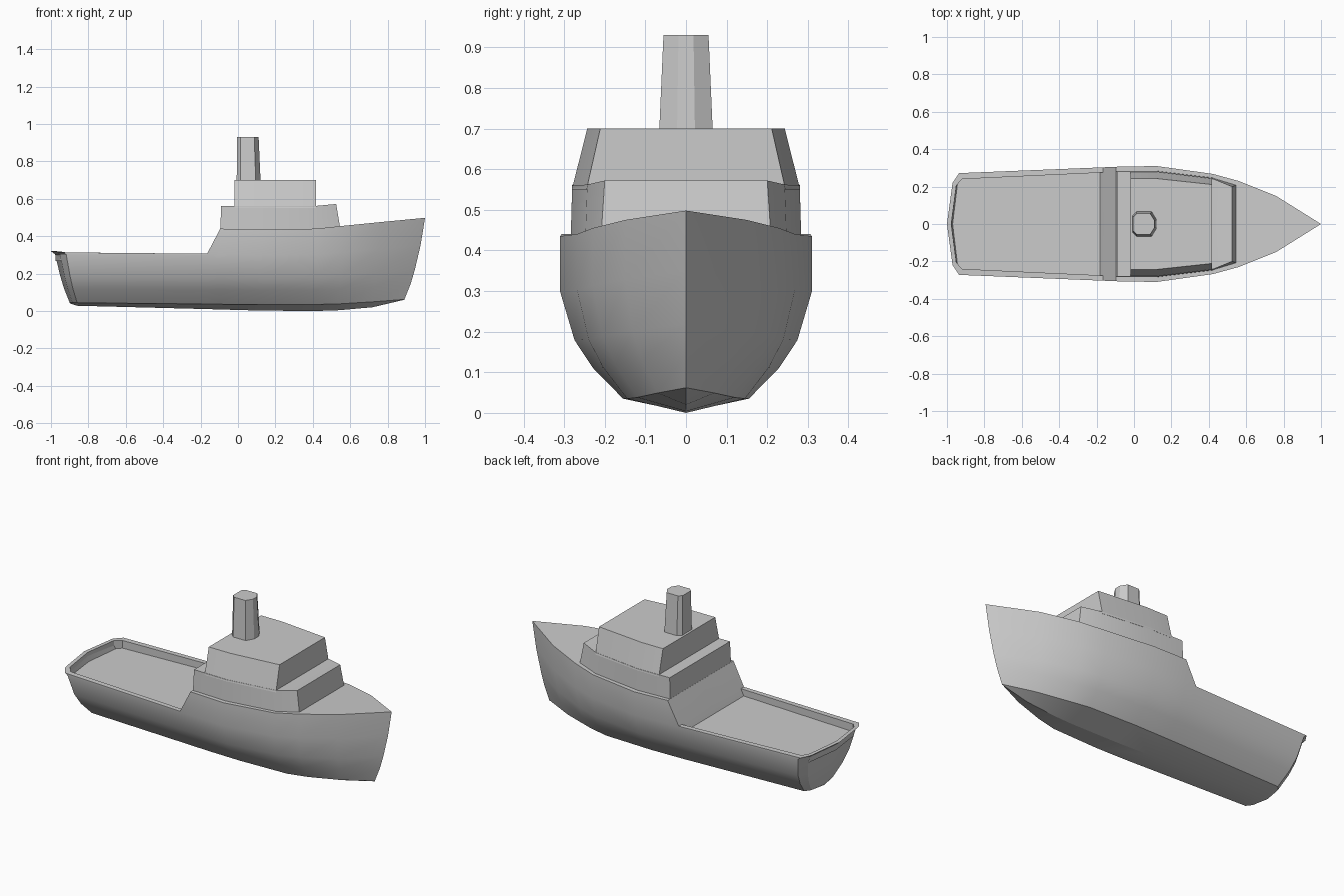
import bpy, bmesh


def build(name, sheets, angle=25):
    """Make a mesh from sheets (lists of equal-length point rows), mirrored over y."""
    bm = bmesh.new()
    for rows in sheets:
        for side in (1, -1):
            grid = [[bm.verts.new((x, y * side, z)) for x, y, z in row] for row in rows]
            for r0, r1 in zip(grid, grid[1:]):
                for i in range(len(r0) - 1):
                    bm.faces.new((r0[i], r0[i + 1], r1[i + 1], r1[i]))
    bmesh.ops.remove_doubles(bm, verts=bm.verts, dist=0.0005)
    bmesh.ops.dissolve_degenerate(bm, edges=bm.edges, dist=0.0002)
    bmesh.ops.recalc_face_normals(bm, faces=bm.faces)
    me = bpy.data.meshes.new(name)
    bm.to_mesh(me)
    bm.free()
    ob = bpy.data.objects.new(name, me)
    bpy.context.collection.objects.link(ob)
    bpy.ops.object.select_all(action='DESELECT')
    ob.select_set(True)
    bpy.context.view_layer.objects.active = ob
    bpy.ops.object.shade_smooth_by_angle(angle=angle * 3.14159 / 180)
    return ob


def centre(row):
    return [(x, 0, z) for x, y, z in row]


def block(name, base, top, angle=25):
    """Closed block from two half outlines that start and end on the centreline."""
    return build(name, [[centre(base), base, top, centre(top)]], angle)


# Hull stations: sheer x, y, z, then chine x, y, z, then keel z
stations = [
    (-1.00, 0.00, 0.320, -0.90, 0.00, 0.045, 0.042),
    (-0.97, 0.22, 0.318, -0.885, 0.10, 0.045, 0.036),
    (-0.935, 0.272, 0.313, -0.86, 0.13, 0.044, 0.028),
    (-0.165, 0.303, 0.306, -0.165, 0.15, 0.037, 0.010),
    (-0.095, 0.306, 0.440, -0.095, 0.152, 0.036, 0.008),
    (0.12, 0.310, 0.435, 0.12, 0.155, 0.035, 0.002),
    (0.42, 0.268, 0.440, 0.42, 0.145, 0.035, 0.000),
    (0.56, 0.230, 0.455, 0.54, 0.120, 0.038, 0.004),
    (0.76, 0.150, 0.475, 0.72, 0.070, 0.049, 0.020),
    (1.00, 0.00, 0.498, 0.89, 0.00, 0.062, 0.060),
]
# Fractions across the side: x rake, y bulge, z height
levels = [(0.30, 0.48, 0.19), (0.50, 0.77, 0.36), (0.78, 1.0, 0.66)]

keel = [(s[3], 0, s[6]) for s in stations]
chine = [s[3:6] for s in stations]
sheer = [s[:3] for s in stations]
sides = [[(cx + (x - cx) * fx, cy + (y - cy) * fy, cz + (max(z, 0.435) - cz) * fz)
          for x, y, z, cx, cy, cz, k in stations] for fx, fy, fz in levels]

# Sunken aft deck inside a narrow bulwark
rim = [(-0.977, 0, 0.320), (-0.95, 0.205, 0.318), (-0.92, 0.240, 0.313), (-0.165, 0.275, 0.306)]
floor = [(x, y, 0.268) for x, y, z in rim]
floor[3] = (-0.183, 0.275, 0.268)
aft_edge = [(-0.165, 0.303, 0.306), (-0.165, 0.275, 0.306), (-0.165, 0, 0.306)]
ramp_top = [sheer[4], (-0.095, 0.278, 0.440), (-0.095, 0, 0.440)]
ramp_foot = [floor[3], (-0.183, 0, 0.268)]

build("hull", [
    [keel, chine] + sides + [sheer],
    [sheer[:4], rim, floor, centre(floor)],
    [aft_edge, ramp_top],
    [ramp_foot, aft_edge[1:]],
    [sheer[4:], centre(sheer[4:])],
], 22)

# Lower deckhouse
block("lower_cabin",
      [(-0.095, 0, 0.42), (-0.095, 0.284, 0.42), (0.12, 0.284, 0.42),
       (0.42, 0.248, 0.42), (0.55, 0.210, 0.42), (0.55, 0, 0.42)],
      [(-0.09, 0, 0.562), (-0.09, 0.280, 0.562), (0.12, 0.280, 0.560),
       (0.42, 0.243, 0.562), (0.525, 0.200, 0.572), (0.525, 0, 0.572)])

# Upper bridge with inward-leaning sides
block("bridge",
      [(-0.02, 0, 0.55), (-0.02, 0.281, 0.55), (0.12, 0.281, 0.55),
       (0.418, 0.245, 0.55), (0.418, 0, 0.55)],
      [(-0.02, 0, 0.700), (-0.02, 0.243, 0.700), (0.12, 0.243, 0.700),
       (0.418, 0.211, 0.700), (0.418, 0, 0.700)])

# Tapered funnel
plan = [(-0.007, 0), (-0.007, 0.045), (0.014, 0.066), (0.095, 0.066), (0.121, 0.022), (0.121, 0)]
block("funnel",
      [(x, y, 0.69) for x, y in plan],
      [(-0.005 + (x + 0.007) * 0.9, y * 0.84, 0.93) for x, y in plan], 30)
